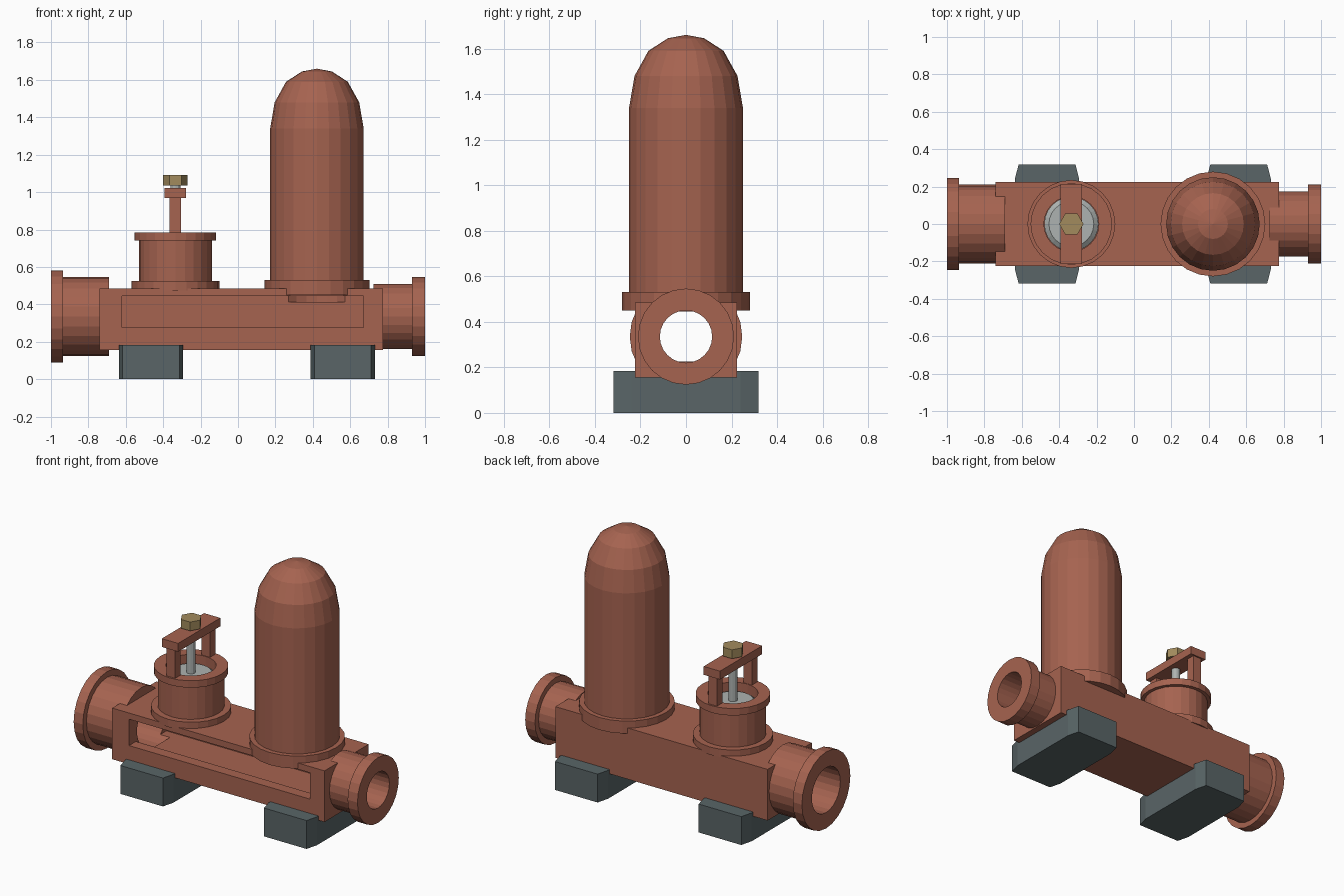
import bpy, bmesh, math
from mathutils import Matrix, Vector

if "Cube" in bpy.data.objects:
    bpy.data.objects.remove(bpy.data.objects["Cube"])

VX, CX, PZ = -0.335, 0.422, 0.335   # valve axis, chamber axis, pipe height
SIDES = 24


def material(name, rgb):
    m = bpy.data.materials.new(name)
    m.diffuse_color = (*rgb, 1)
    m.use_nodes = True
    m.node_tree.nodes["Principled BSDF"].inputs["Base Color"].default_value = m.diffuse_color
    return m


RUST = material("rusty_iron", (0.38, 0.125, 0.08))
SLATE = material("slate_feet", (0.10, 0.13, 0.135))
STEEL = material("pale_steel", (0.42, 0.45, 0.44))
BRASS = material("brass", (0.36, 0.26, 0.11))


def finish(name, bm, mat=None):
    bmesh.ops.recalc_face_normals(bm, faces=bm.faces)
    me = bpy.data.meshes.new(name)
    bm.to_mesh(me)
    bm.free()
    ob = bpy.data.objects.new(name, me)
    bpy.context.collection.objects.link(ob)
    if mat:
        me.materials.append(mat)
    return ob


def box(name, x, y, z, mat=None):
    bm = bmesh.new()
    mid = [(a + b) / 2 for a, b in (x, y, z)]
    size = [b - a for a, b in (x, y, z)]
    bmesh.ops.create_cube(bm, size=1, matrix=Matrix.Translation(mid) @ Matrix.Diagonal((*size, 1)))
    return finish(name, bm, mat)


def lathe(name, profile, at, mat=None, axis="Z", sides=SIDES, closed=True):
    """Spin (radius, height) points; closed joins the last ring to the first."""
    bm = bmesh.new()
    rings = []
    for r, h in profile:
        if r == 0:
            rings.append([bm.verts.new((0, 0, h))] * sides)
        else:
            rings.append([bm.verts.new((r * math.cos(i * math.tau / sides),
                                        r * math.sin(i * math.tau / sides), h)) for i in range(sides)])
    pairs = list(zip(rings, rings[1:])) + ([(rings[-1], rings[0])] if closed else [])
    for a, b in pairs:
        for i in range(sides):
            j = (i + 1) % sides
            quad = list(dict.fromkeys((a[i], a[j], b[j], b[i])))
            if len(quad) > 2:
                bm.faces.new(quad)
    turn = Matrix.Rotation(math.pi / 2, 4, "Y") if axis == "X" else Matrix.Identity(4)
    bmesh.ops.transform(bm, matrix=Matrix.Translation(at) @ turn, verts=bm.verts)
    return finish(name, bm, mat)


def rod(name, r, lo, hi, at, mat=None, axis="Z", sides=SIDES):
    return lathe(name, [(0, lo), (r, lo), (r, hi), (0, hi)], at, mat, axis, sides, False)


# Hollow body with front window, pipe bores, and openings for valve and chamber
body = box("pump_body", (-0.74, 0.775), (-0.225, 0.225), (0.155, 0.485), RUST)
cutters = [
    box("cavity_cutter", (-0.62, 0.67), (-0.155, 0.155), (0.225, 0.445)),
    box("window_cutter", (-0.62, 0.67), (-0.4, -0.1), (0.275, 0.445)),
    rod("inlet_cutter", 0.145, -0.9, -0.55, (0, 0, PZ), axis="X"),
    rod("outlet_cutter", 0.115, 0.6, 0.9, (0, 0, PZ), axis="X"),
    rod("valve_cutter", 0.145, 0.4, 0.6, (VX, 0, 0)),
    rod("chamber_cutter", 0.217, 0.413, 0.6, (CX, 0, 0)),
]
bpy.context.view_layer.objects.active = body
for c in cutters:
    c.hide_render = True
    mod = body.modifiers.new(c.name, "BOOLEAN")
    mod.operation, mod.solver, mod.object = "DIFFERENCE", "EXACT", c
    bpy.ops.object.modifier_apply(modifier=mod.name)
    bpy.data.objects.remove(c)

# Flanged pipes at both ends
for name, s, r, flange, bore, lip, inner in (
        ("inlet_pipe", -1, 0.21, 0.247, 0.145, 0.935, 0.69),
        ("outlet_pipe", 1, 0.175, 0.211, 0.115, 0.93, 0.725)):
    lathe(name, [(bore, s * inner), (r, s * inner), (r, s * lip), (flange, s * lip),
                 (flange, s), (bore, s)], (0, 0, PZ), RUST, "X")

# Air chamber: collar, tall shell and low-poly dome, hollow inside
outer = [(0.217, 0.45), (0.28, 0.45), (0.28, 0.53), (0.25, 0.53), (0.25, 1.34),
         (0.226, 1.48), (0.165, 1.59), (0.08, 1.645), (0, 1.66)]
inner = [(0, 1.62), (0.14, 1.56), (0.195, 1.46), (0.217, 1.34), (0.217, 0.45)]
lathe("air_chamber", outer + inner, (CX, 0, 0), RUST, closed=False)

# Waste valve housing with bottom collar and top flange
lathe("valve_housing", [(0.147, 0.475), (0.235, 0.475), (0.235, 0.525), (0.195, 0.525),
                        (0.195, 0.74), (0.218, 0.74), (0.218, 0.785), (0.147, 0.785)],
      (VX, 0, 0), RUST)

# Valve disc, stem and nut
lathe("valve_disc", [(0, 0.69), (0.145, 0.69), (0.145, 0.72), (0.12, 0.74), (0, 0.74)],
      (VX, 0, 0), STEEL, closed=False)
rod("valve_stem", 0.027, 0.72, 1.05, (VX, 0, 0), STEEL, sides=12)
rod("stem_nut", 0.065, 1.035, 1.092, (VX, 0, 0), BRASS, sides=6)

# Bridge over the valve
box("bridge_bar", (VX - 0.058, VX + 0.058), (-0.215, 0.215), (0.968, 1.022), RUST)
for name, s in (("front_post", -1), ("back_post", 1)):
    y = sorted((s * 0.15, s * 0.205))
    box("bridge_" + name, (VX - 0.03, VX + 0.03), y, (0.78, 0.975), RUST)

# Feet with tapered ends
for name, x in (("left_foot", -0.465), ("right_foot", 0.56)):
    bm = bmesh.new()
    outline = [(-0.172, -0.24), (-0.152, -0.318), (0.152, -0.318),
               (0.172, -0.24), (0.172, 0.24), (0.152, 0.318), (-0.152, 0.318), (-0.172, 0.24)]
    base = bm.faces.new([bm.verts.new((x + px, py, 0)) for px, py in outline])
    top = bmesh.ops.extrude_face_region(bm, geom=[base])["geom"]
    bmesh.ops.translate(bm, vec=Vector((0, 0, 0.183)),
                        verts=[v for v in top if isinstance(v, bmesh.types.BMVert)])
    finish(name, bm, SLATE)
